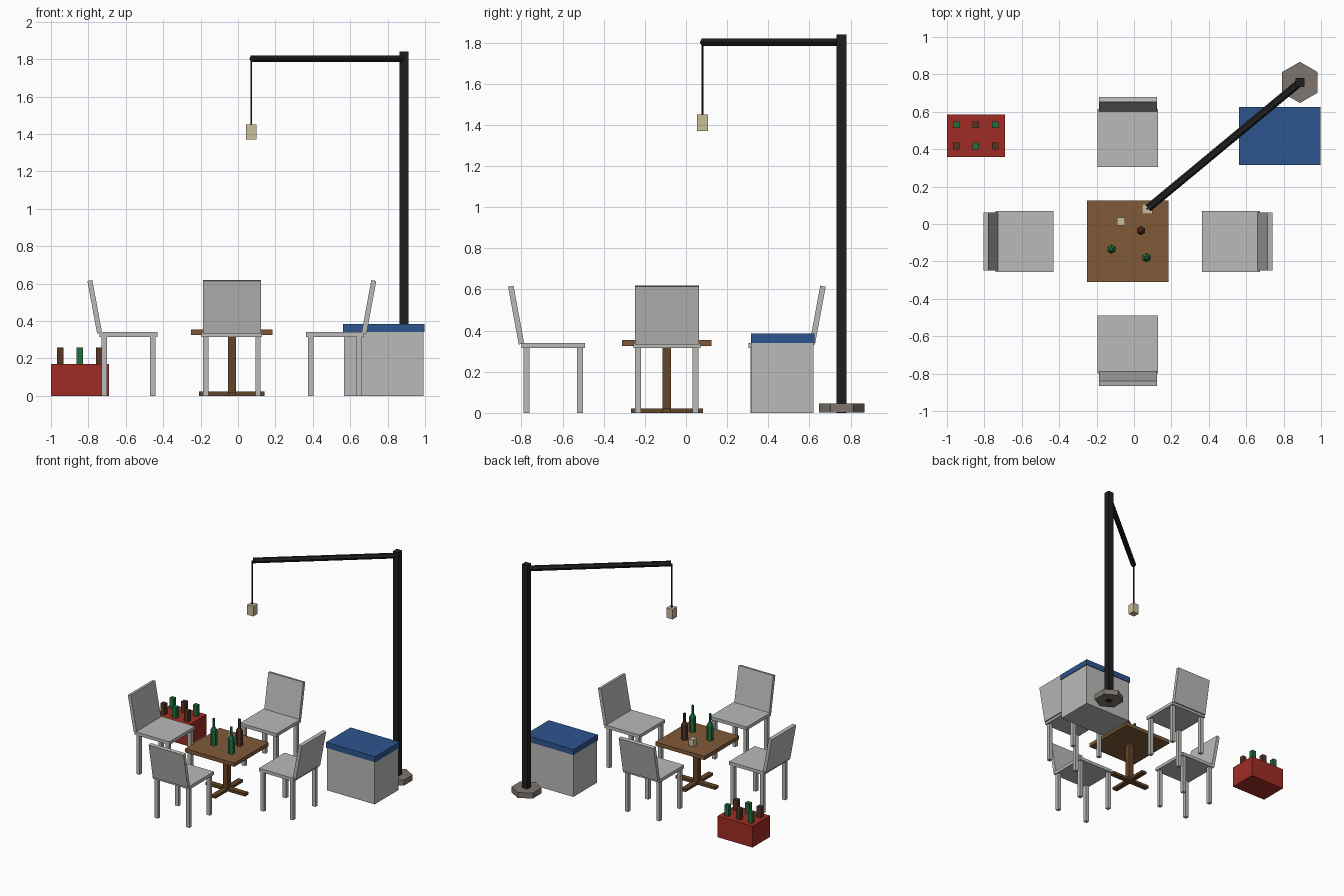
import bpy, math
from mathutils import Vector, Matrix

if "Cube" in bpy.data.objects:
    bpy.data.objects.remove(bpy.data.objects["Cube"])


def material(name, hex_rgb):
    def lin(c):
        c /= 255
        return c / 12.92 if c <= 0.04045 else ((c + 0.055) / 1.055) ** 2.4
    m = bpy.data.materials.new(name)
    m.diffuse_color = [lin(int(hex_rgb[i:i + 2], 16)) for i in (0, 2, 4)] + [1]
    m.use_nodes = True
    m.node_tree.nodes["Principled BSDF"].inputs["Base Color"].default_value = m.diffuse_color
    return m


GREY = material("pale grey plastic", "BABAB8")
BLUE = material("blue lid", "2D5590")
RED = material("red crate", "A02C24")
GREEN = material("green glass", "20703F")
BROWN = material("brown glass", "553626")
WOOD = material("table wood", "805A38")
DARK_WOOD = material("dark wood", "644527")
BLACK = material("black metal", "1E1E20")
CREAM = material("cream", "CABE98")
STONE = material("stone grey", "7E766F")


def finish(name, mat, matrix):
    ob = bpy.context.object
    ob.name = name
    ob.data.materials.append(mat)
    ob.data.transform(matrix)
    return ob


def box(name, mat, centre, size, frame=Matrix()):
    bpy.ops.mesh.primitive_cube_add(size=1)
    return finish(name, mat, frame @ Matrix.Translation(centre) @ Matrix.Diagonal((*size, 1)))


def rod(name, mat, a, b, r1, r2=None, turn=0.0):
    """Six-sided rod or cone from a to b."""
    a, b = Vector(a), Vector(b)
    d = b - a
    bpy.ops.mesh.primitive_cone_add(vertices=6, radius1=r1, radius2=r1 if r2 is None else r2,
                                    depth=d.length)
    rot = d.to_track_quat('Z', 'Y').to_matrix().to_4x4()
    return finish(name, mat, Matrix.Translation((a + b) / 2) @ rot @ Matrix.Rotation(turn, 4, 'Z'))


# Table: top, post and cross foot
TX, TY = -0.033, -0.093
box("table_top", WOOD, (TX, TY, 0.34), (0.436, 0.436, 0.03))
box("table_post", DARK_WOOD, (TX, TY, 0.17), (0.042, 0.042, 0.32))
box("table_foot_x", DARK_WOOD, (TX, TY, 0.011), (0.35, 0.042, 0.022))
box("table_foot_y", DARK_WOOD, (TX, TY, 0.0105), (0.042, 0.35, 0.021))

# Four chairs around the table, each facing inwards
for i, side in enumerate(("front", "right", "back", "left")):
    frame = (Matrix.Translation((TX, TY, 0)) @ Matrix.Rotation(i * math.pi / 2, 4, 'Z')
             @ Matrix.Translation((0, -0.552, 0)))
    box(f"chair_seat_{side}", GREY, (0, 0, 0.328), (0.325, 0.31, 0.026), frame)
    for sx in (-1, 1):
        for sy in (-1, 1):
            box(f"chair_leg_{side}", GREY, (sx * 0.14, sy * 0.13, 0.158),
                (0.029, 0.029, 0.316), frame)
    lean = frame @ Matrix.Translation((0, -0.155, 0.335)) @ Matrix.Rotation(math.radians(10.5), 4, 'X')
    box(f"chair_back_{side}", GREY, (0, 0, 0.143), (0.31, 0.027, 0.286), lean)

# Bottles and cup on the table
T = 0.355
for x, y, mat in ((-0.12, -0.135, GREEN), (0.037, -0.035, BROWN), (0.067, -0.18, GREEN)):
    rod("bottle_body", mat, (x, y, T), (x, y, T + 0.12), 0.025)
    rod("bottle_shoulder", mat, (x, y, T + 0.12), (x, y, T + 0.145), 0.025, 0.01)
    rod("bottle_neck", mat, (x, y, T + 0.145), (x, y, T + 0.21), 0.01)
box("cup", CREAM, (-0.07, 0.013, T + 0.027), (0.043, 0.043, 0.054))

# Crate with six bottles
box("crate", RED, (-0.845, 0.472, 0.085), (0.31, 0.225, 0.17))
for i, x in enumerate((-0.951, -0.846, -0.742)):
    for j, y in enumerate((0.417, 0.53)):
        box("crate_bottle", (BROWN, GREEN)[(i + j) % 2], (x, y, 0.208), (0.036, 0.036, 0.098))

# Cool box with lid
box("cooler_body", GREY, (0.78, 0.468, 0.17), (0.425, 0.302, 0.34))
box("cooler_lid", BLUE, (0.78, 0.47, 0.3625), (0.436, 0.31, 0.045))

# Lamp post with foot, long arm, cord and hanging lamp
PX, PY = 0.887, 0.757
rod("post_foot", STONE, (PX, PY, 0.001), (PX, PY, 0.045), 0.11)
box("lamp_post", BLACK, (PX, PY, 0.92), (0.049, 0.049, 1.84))
rod("lamp_arm", BLACK, (PX, PY, 1.802), (0.075, 0.084, 1.802), 0.021, turn=math.pi / 6)
rod("lamp_cord", BLACK, (0.071, 0.081, 1.44), (0.071, 0.081, 1.80), 0.005)
box("lamp", CREAM, (0.071, 0.081, 1.41), (0.054, 0.054, 0.08))
